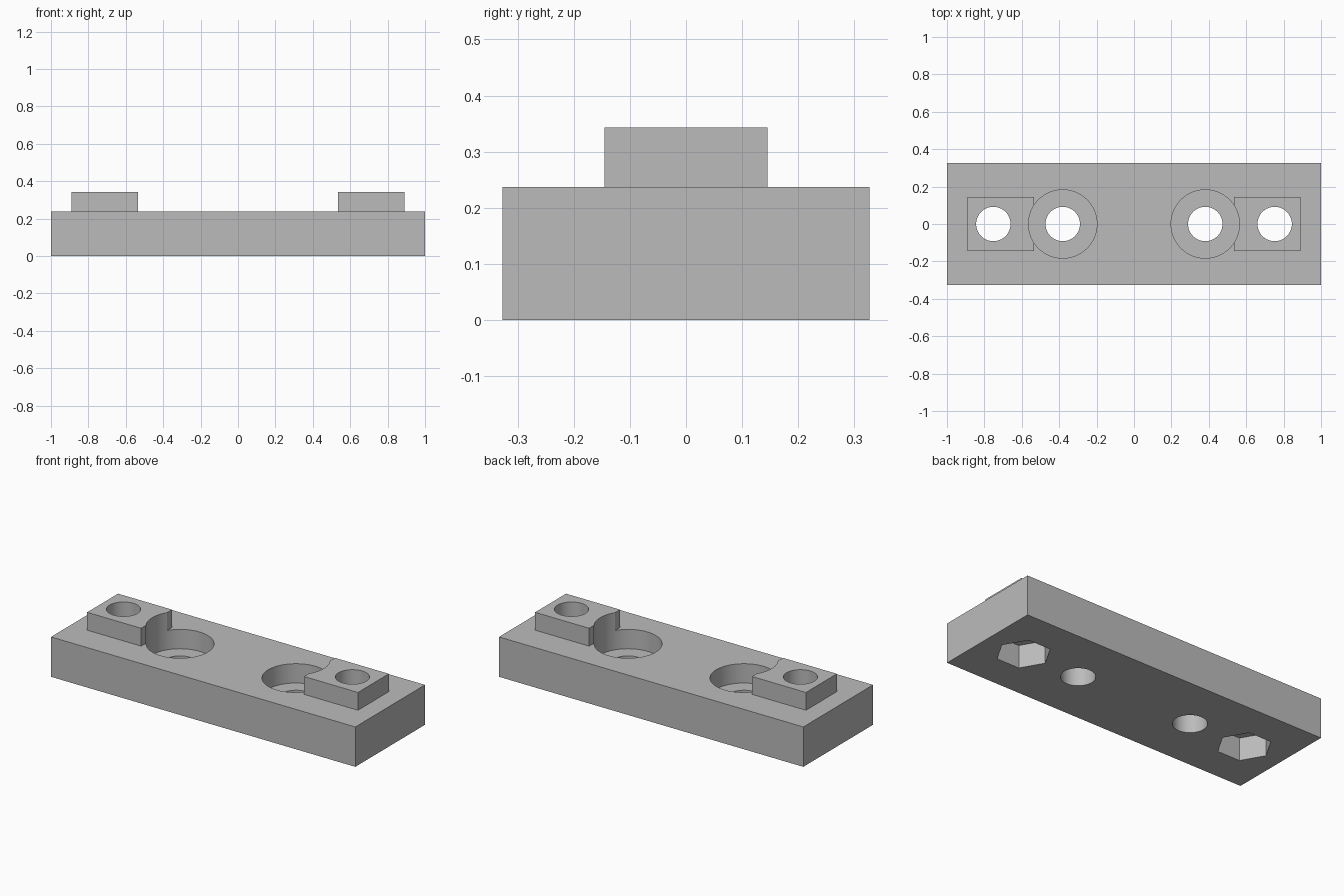
import bpy
import math

if "Cube" in bpy.data.objects:
    bpy.data.objects.remove(bpy.data.objects["Cube"], do_unlink=True)

# Main dimensions
WIDTH, HEIGHT = 0.654, 0.237
PAD_TOP = 0.343
BOLT_X, NUT_X = 0.381, 0.752
HOLE_R, BORE_R, NUT_R = 0.092, 0.183, 0.147
BORE_FLOOR, NUT_CEILING = 0.122, 0.135

grey = bpy.data.materials.new("Plain grey")
grey.use_nodes = True
colour = (0.5, 0.5, 0.5, 1)
grey.diffuse_color = colour
grey.node_tree.nodes["Principled BSDF"].inputs["Base Color"].default_value = colour


def box(name, x0, x1, depth, z0, z1):
    bpy.ops.mesh.primitive_cube_add(size=1, location=((x0 + x1) / 2, 0, (z0 + z1) / 2))
    ob = bpy.context.object
    ob.name = name
    ob.scale = (x1 - x0, depth, z1 - z0)
    bpy.ops.object.transform_apply(location=True, rotation=True, scale=True)
    ob.data.materials.append(grey)
    return ob


def prism(name, x, radius, z0, z1, sides=64, turn=0):
    bpy.ops.mesh.primitive_cylinder_add(vertices=sides, radius=radius, depth=z1 - z0,
                                        location=(x, 0, (z0 + z1) / 2), rotation=(0, 0, turn))
    ob = bpy.context.object
    ob.name = name
    bpy.ops.object.transform_apply(location=True, rotation=True, scale=True)
    ob.data.materials.append(grey)
    return ob


def combine(target, tool, operation):
    tool.hide_render = True
    mod = target.modifiers.new(tool.name, 'BOOLEAN')
    mod.operation = operation
    mod.solver = 'EXACT'
    mod.object = tool
    bpy.context.view_layer.objects.active = target
    bpy.ops.object.modifier_apply(modifier=mod.name)
    bpy.data.objects.remove(tool, do_unlink=True)


plate = box("mounting_plate", -1, 1, WIDTH, 0, HEIGHT)

for side in (-1, 1):
    # Raised pad near each end, sunk into the plate before joining
    inner, outer = sorted((side * 0.535, side * 0.89))
    combine(plate, box("pad", inner, outer, 0.29, HEIGHT - 0.05, PAD_TOP), 'UNION')

    # Counterbored screw hole, which also scoops the pad's inner edge
    combine(plate, prism("counterbore", side * BOLT_X, BORE_R, BORE_FLOOR, 0.5), 'DIFFERENCE')
    combine(plate, prism("screw_hole", side * BOLT_X, HOLE_R, -0.1, 0.5), 'DIFFERENCE')

    # Hole through the pad with a hexagonal nut pocket underneath
    combine(plate, prism("pad_hole", side * NUT_X, HOLE_R, -0.1, 0.5), 'DIFFERENCE')
    combine(plate, prism("nut_pocket", side * NUT_X, NUT_R, -0.1, NUT_CEILING, 6, math.pi / 6),
            'DIFFERENCE')

# One flat colour, round walls smooth and edges crisp
plate.data.materials.clear()
plate.data.materials.append(grey)
for face in plate.data.polygons:
    face.material_index = 0
bpy.ops.object.select_all(action='DESELECT')
plate.select_set(True)
bpy.context.view_layer.objects.active = plate
bpy.ops.object.shade_smooth_by_angle(angle=math.radians(30))
